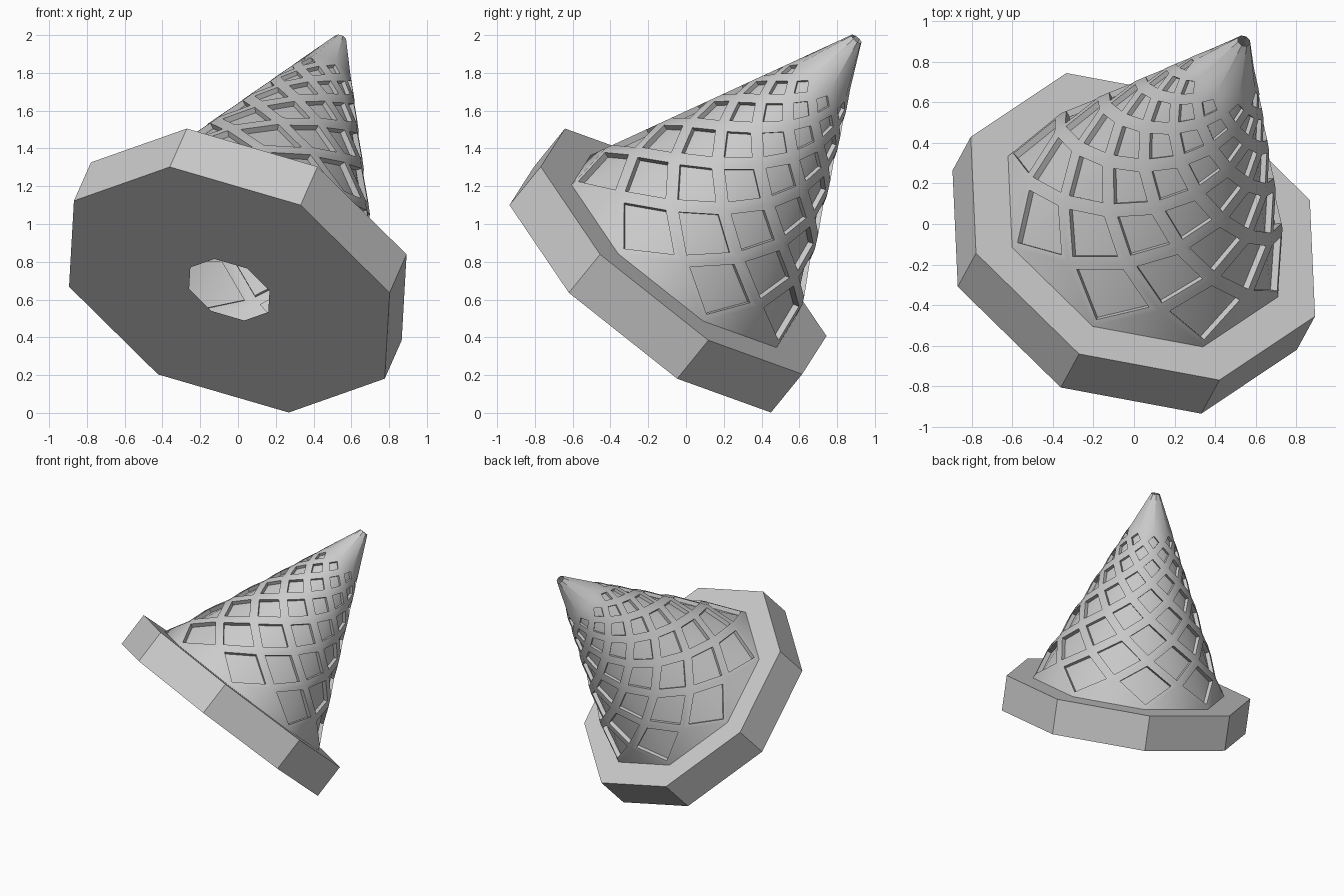
import bpy, bmesh, math
from mathutils import Vector

if "Cube" in bpy.data.objects:
    bpy.data.objects.remove(bpy.data.objects["Cube"])

# Tilted frame: centre of the base underside, axis n, and the direction of one octagon corner
C = Vector((-0.046, -0.178, 0.652))
N = Vector((0.325, 0.597, 0.734)).normalized()
E1 = Vector((0.316, 0.63, -0.652))
E1 = (E1 - N * E1.dot(N)).normalized()
E2 = N.cross(E1)

SIDES = 8
BASE_H, BASE_R = 0.277, 0.957
CONE_R, TIP_R, CONE_H = 0.75, 0.034, 1.533
ROWS = 9


def point(r, h, step):
    a = 2 * math.pi * step / SIDES
    return C + N * h + (E1 * math.cos(a) + E2 * math.sin(a)) * r


def finish(bm, name):
    mesh = bpy.data.meshes.new(name)
    bm.to_mesh(mesh)
    bm.free()
    ob = bpy.data.objects.new(name, mesh)
    bpy.context.collection.objects.link(ob)
    return ob


def ring(bm, r, h, shift=0.0):
    return [bm.verts.new(point(r, h, j + shift)) for j in range(SIDES)]


def bridge(bm, a, b):
    for j in range(SIDES):
        i = (j + 1) % SIDES
        bm.faces.new((a[j], a[i], b[i], b[j]))


# Octagonal base: hollow, with an octagonal opening underneath
bm = bmesh.new()
profile = [(0.24, 0), (BASE_R, 0), (BASE_R, BASE_H), (CONE_R, BASE_H)]
rings = [ring(bm, r, h) for r, h in profile]
for a, b in zip(rings, rings[1:]):
    bridge(bm, a, b)
finish(bm, "base_plate")

# Lattice cone: staggered rings of nodes, diamonds between them
bm = bmesh.new()
rings = []
for k in range(ROWS + 2):
    g = 0.121 * k - 0.0038 * k * k
    r = CONE_R * (1 - g) + TIP_R * g
    rings.append(ring(bm, r, BASE_H + CONE_H * g, 0.5 * (k % 2)))

# Solid triangles along the foot and under the tip
for j in range(SIDES):
    i = (j + 1) % SIDES
    bm.faces.new((rings[0][j], rings[0][i], rings[1][j]))
    bm.faces.new((rings[ROWS][j], rings[ROWS + 1][i], rings[ROWS + 1][j]))

# Diamonds: strut frame, recess walls and recessed panel
for k in range(1, ROWS + 1):
    t = (k - 1) / (ROWS - 1)
    scale = 0.79 - 0.22 * t
    depth = 0.035 - 0.013 * t
    for j in range(SIDES):
        left = (j - k % 2) % SIDES
        outer = [rings[k - 1][j], rings[k][(left + 1) % SIDES],
                 rings[k + 1][j], rings[k][left]]
        bo, ri, to, le = [v.co for v in outer]
        mid = (bo + to) / 2
        normal = (ri - le).cross(to - bo).normalized()
        rim = [bm.verts.new(mid + (v.co - mid) * scale) for v in outer]
        floor = [bm.verts.new(v.co - normal * depth) for v in rim]
        for a, b in ((outer, rim), (rim, floor)):
            for m in range(4):
                n = (m + 1) % 4
                bm.faces.new((a[m], a[n], b[n], b[m]))
        bm.faces.new((floor[0], floor[1], floor[2]))
        bm.faces.new((floor[0], floor[2], floor[3]))

# Smooth open tip with a short inner lip
tip = ring(bm, TIP_R, BASE_H + CONE_H, 0.5 * ((ROWS + 1) % 2))
bridge(bm, rings[ROWS + 1], tip)
cone = finish(bm, "lattice_cone")

bpy.ops.object.select_all(action='DESELECT')
cone.select_set(True)
bpy.context.view_layer.objects.active = cone
bpy.ops.object.shade_smooth_by_angle(angle=math.radians(40))
